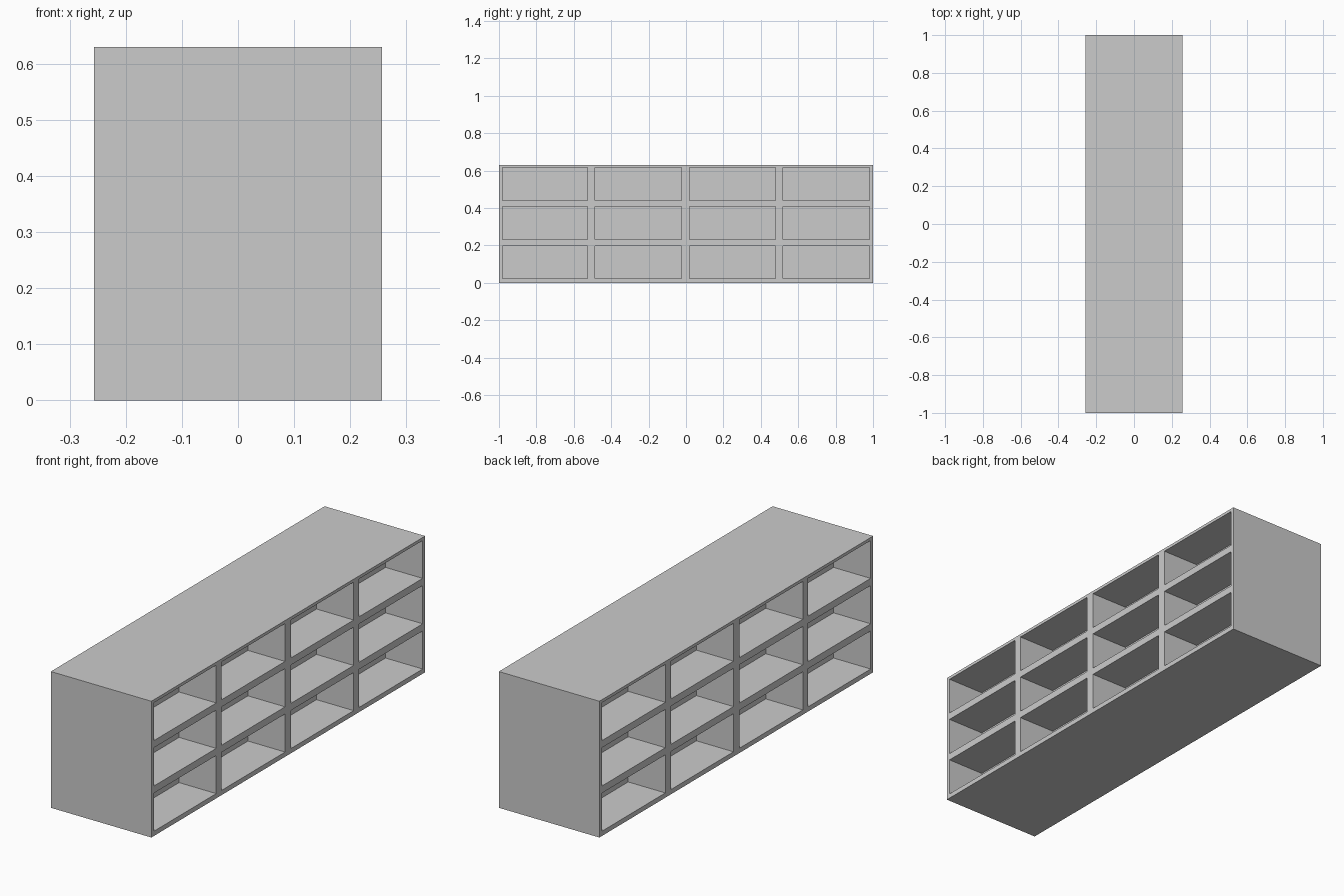
import bpy

if "Cube" in bpy.data.objects:
    bpy.data.objects.remove(bpy.data.objects["Cube"])

W, L, H = 0.514, 2.0, 0.63      # overall x, y, z size
DEPTH = 0.19                    # how deep each cubbyhole goes
COLUMNS = [(-0.982, -0.526), (-0.487, -0.023), (0.02, 0.478), (0.518, 0.982)]
ROWS = [(0.022, 0.198), (0.231, 0.408), (0.441, 0.616)]


def box(name, lo, hi):
    centre = [(a + b) / 2 for a, b in zip(lo, hi)]
    bpy.ops.mesh.primitive_cube_add(size=1, location=centre)
    ob = bpy.context.object
    ob.name = name
    ob.scale = [b - a for a, b in zip(lo, hi)]
    bpy.ops.object.transform_apply(location=True, rotation=False, scale=True)
    return ob


# Solid shelf body
body = box("shelf_unit", (-W / 2, -L / 2, 0), (W / 2, L / 2, H))

# Cutters for the cubbyholes on both long sides, leaving a central divider
cutters = []
for side in (-1, 1):
    x0, x1 = sorted((side * (W / 2 - DEPTH), side * (W / 2 + 0.1)))
    for y0, y1 in COLUMNS:
        for z0, z1 in ROWS:
            cutters.append(box("cubbyhole_cutter", (x0, y0, z0), (x1, y1, z1)))

bpy.ops.object.select_all(action='DESELECT')
for c in cutters:
    c.select_set(True)
bpy.context.view_layer.objects.active = cutters[0]
bpy.ops.object.join()
cutter = bpy.context.object

# Carve the cubbyholes, then drop the cutter
mod = body.modifiers.new("cubbyholes", 'BOOLEAN')
mod.operation = 'DIFFERENCE'
mod.solver = 'EXACT'
mod.object = cutter
bpy.context.view_layer.objects.active = body
bpy.ops.object.modifier_apply(modifier=mod.name)
bpy.data.objects.remove(cutter)
